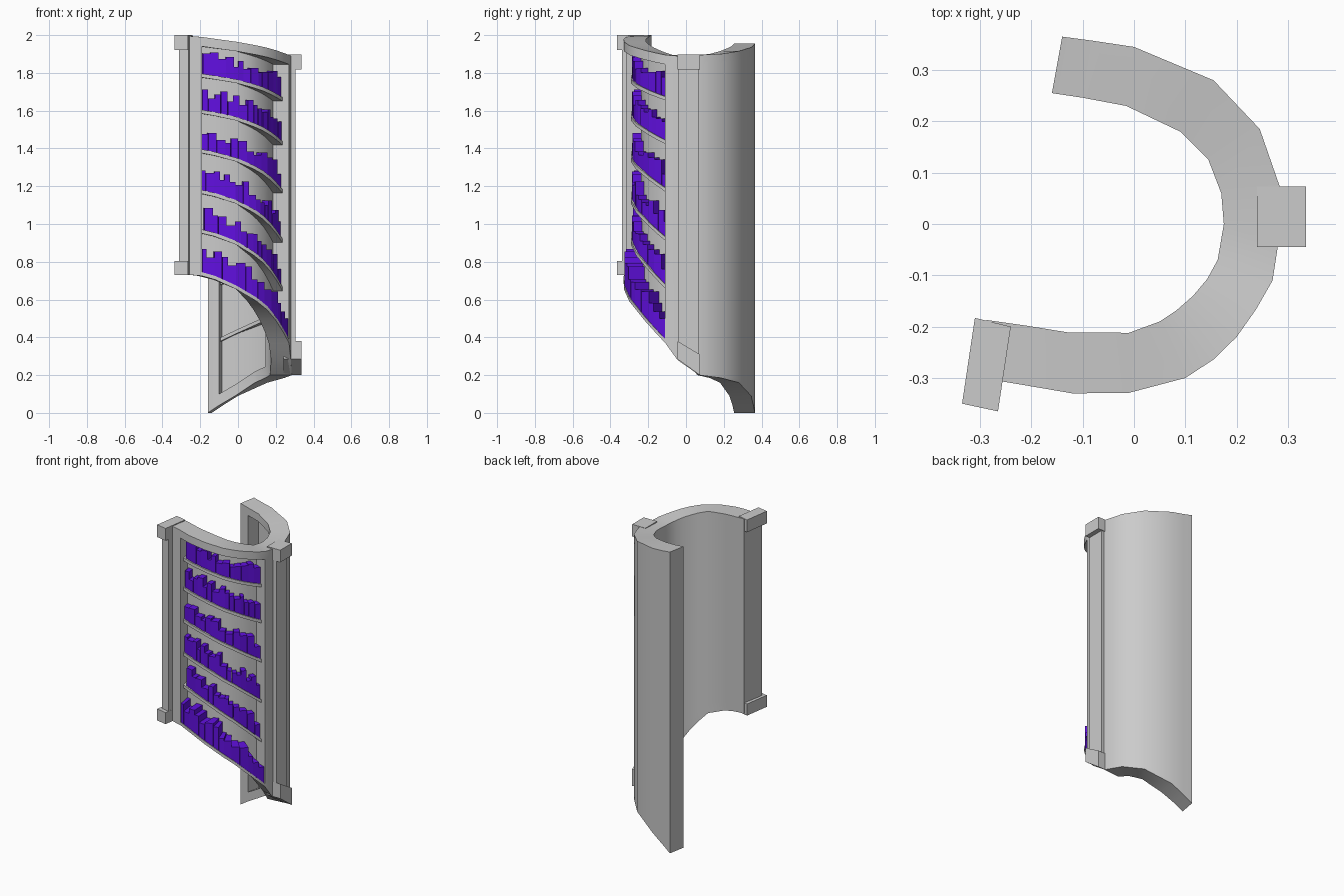
import bpy, bmesh, math, random
from mathutils import Vector

if "Cube" in bpy.data.objects:
    bpy.data.objects.remove(bpy.data.objects["Cube"])

random.seed(4)

# Plan stations along the curved wall: outer x,y, inner x,y, bottom z, top z
ST = [(-.14, .365, -.16, .255, 0, 1.955), (-.08, .357, -.10, .246, .04, 1.945),
      (0, .345, -.015, .23, .09, 1.935), (.155, .28, .09, .18, .16, 1.915),
      (.245, .185, .145, .125, .185, 1.90), (.285, .07, .17, .06, .2, 1.895),
      (.28, -.045, .175, 0, .28, 1.89), (.27, -.11, .163, -.07, .37, 1.895),
      (.238, -.166, .142, -.108, .43, 1.907), (.2, -.22, .115, -.14, .49, 1.92),
      (.155, -.264, .083, -.168, .545, 1.933), (.1, -.30, .05, -.19, .59, 1.945),
      (-.01, -.329, -.01, -.212, .655, 1.965), (-.12, -.33, -.13, -.211, .705, 1.98),
      (-.19, -.318, -.21, -.198, .725, 1.99), (-.308, -.298, -.287, -.187, .735, 1.998)]
N = len(ST)
BACK, FRONT = (1, 4), (7, 14)      # station ranges of the two shelf niches
LOW = {0: .02, 1: .06}             # bottom rail height: outer side, inner side
TOP = .05


def station(t):
    i = min(int(t), N - 2)
    f = t - i
    return [a + (b - a) * f for a, b in zip(ST[i], ST[i + 1])]


def plan(t, d):
    """Plan point at station t, d = 0 outer face, 1 inner face."""
    s = station(t)
    return s[0] + (s[2] - s[0]) * d, s[1] + (s[3] - s[1]) * d


def niche_z(t, f, side):
    """Height inside a niche, f = 0 bottom rail, 1 top rail."""
    s = station(t)
    lo, hi = s[4] + LOW[side], s[5] - TOP
    return lo + (hi - lo) * f


def finish(name, bm, smooth=True):
    bmesh.ops.recalc_face_normals(bm, faces=bm.faces)
    me = bpy.data.meshes.new(name)
    bm.to_mesh(me)
    bm.free()
    ob = bpy.data.objects.new(name, me)
    bpy.context.collection.objects.link(ob)
    if smooth:
        bpy.context.view_layer.objects.active = ob
        ob.select_set(True)
        bpy.ops.object.shade_smooth_by_angle(angle=math.radians(35))
        ob.select_set(False)
    return ob


def sweep(bm, rings):
    """Closed solid through a list of four-point rings."""
    vs = [[bm.verts.new(p) for p in r] for r in rings]
    for a, b in zip(vs, vs[1:]):
        for k in range(4):
            m = (k + 1) % 4
            bm.faces.new((a[k], a[m], b[m], b[k]))
    bm.faces.new(vs[0])
    bm.faces.new(vs[-1][::-1])


def prism(name, pts, z0, z1):
    """Upright four-sided block; z0 and z1 hold one height per corner."""
    bm = bmesh.new()
    sweep(bm, [[(x, y, z) for (x, y), z in zip(pts, zs)] for zs in (z0, z1)])
    return finish(name, bm, False)


# Curved wall with an outer niche in front and an inner niche behind
bm = bmesh.new()
grid = {}
for side in (0, 1):
    for i, s in enumerate(ST):
        x, y = plan(i, side)
        for k, z in enumerate((s[4], s[4] + LOW[side], s[5] - TOP, s[5])):
            grid[side, i, k] = bm.verts.new((x, y, z))
niche = {0: [], 1: []}
for i in range(N - 1):
    for side, (a, b) in ((0, FRONT), (1, BACK)):
        for k in range(3):
            f = bm.faces.new([grid[side, i, k], grid[side, i + 1, k],
                              grid[side, i + 1, k + 1], grid[side, i, k + 1]])
            if k == 1 and a <= i < b:
                niche[side].append(f)
    for k in (0, 3):
        bm.faces.new([grid[0, i, k], grid[0, i + 1, k], grid[1, i + 1, k], grid[1, i, k]])
for i in (0, N - 1):
    bm.faces.new([grid[0, i, k] for k in range(4)] + [grid[1, i, k] for k in (3, 2, 1, 0)])
bmesh.ops.recalc_face_normals(bm, faces=bm.faces)
for side in (0, 1):
    res = bmesh.ops.extrude_face_region(bm, geom=niche[side])
    bmesh.ops.delete(bm, geom=[f for f in niche[side] if f.is_valid], context='FACES')
    for v in (g for g in res['geom'] if isinstance(g, bmesh.types.BMVert)):
        i = min(range(N), key=lambda n: (Vector(plan(n, side)) - v.co.xy).length)
        v.co.x, v.co.y = plan(i, .78 if side == 0 else .22)
finish("curved_wall", bm)

# Shelves following the wall
LEVELS = {0: (.19, .365, .545, .72, .88), 1: [k / 6 for k in range(1, 6)]}
for side, (a, b), name in ((0, FRONT, "front_shelf"), (1, BACK, "back_shelf")):
    d0, d1 = (.32, .8) if side == 0 else (.68, .2)
    for n, f in enumerate(LEVELS[side]):
        bm = bmesh.new()
        rings = []
        for i in range(a, b + 1):
            z = niche_z(i, f, side)
            p, q = plan(i, d0), plan(i, d1)
            rings.append([(*p, z - .02), (*q, z - .02), (*q, z), (*p, z)])
        sweep(bm, rings)
        finish(f"{name}_{n + 1}", bm)

# Books: uneven blocks spaced by arc length on each front shelf
mat = bpy.data.materials.new("book_purple")
mat.diffuse_color = (.12, .005, .75, 1)
mat.use_nodes = True
mat.node_tree.nodes["Principled BSDF"].inputs["Base Color"].default_value = mat.diffuse_color
arc = [0]
for i in range(*FRONT):
    arc.append(arc[-1] + (Vector(plan(i + 1, .4)) - Vector(plan(i, .4))).length)


def at_length(s):
    k = 0
    while k < len(arc) - 2 and arc[k + 1] < s:
        k += 1
    return FRONT[0] + k + (s - arc[k]) / (arc[k + 1] - arc[k])


for row, f in enumerate((0,) + LEVELS[0]):
    bm = bmesh.new()
    s = 0.003
    front = .03 if row == 0 else .36
    while s < arc[-1] - .02:
        e = min(s + random.uniform(.022, .048), arc[-1] - .002)
        t0, t1 = at_length(s), at_length(e)
        za, zb = niche_z(t0, f, 0), niche_z(t1, f, 0)
        top = (za + zb) / 2 + random.uniform(.065, .125) + (.02 if row == 0 else 0)
        rings = []
        for t, z in ((t0, za), (t1, zb)):
            d = front + (.0 if row == 0 else random.uniform(0, .05))
            p, q = plan(t, d), plan(t, .77)
            rings.append([(*p, z), (*q, z), (*q, top), (*p, top)])
        sweep(bm, rings)
        s = e + .001
    ob = finish(f"book_row_{row + 1}", bm, False)
    ob.data.materials.append(mat)

# End post at the front left
cap = [(-.335, -.35), (-.265, -.365), (-.24, -.2), (-.31, -.183)]
prism("left_post_top_cap", cap, [1.92] * 4, [2.0] * 4)
prism("left_post_bottom_cap", cap, [.73] * 4, [.805] * 4)
prism("left_post_shaft", [(-.313, -.33), (-.262, -.34), (-.25, -.27), (-.3, -.26)],
      [.78] * 4, [1.95] * 4)

# Middle post on the right, its foot sloping with the wall
cap = [(.335, -.045), (.335, .073), (.24, .073), (.24, -.045)]
prism("right_post_top_cap", cap, [1.818] * 4, [1.897] * 4)
prism("right_post_bottom_cap", cap, [.285, .2, .2, .285], [.38, .31, .31, .38])
prism("right_post_shaft", [(.305, -.043), (.305, .067), (.24, .067), (.24, -.043)],
      [.34, .27, .27, .34], [1.85] * 4)
